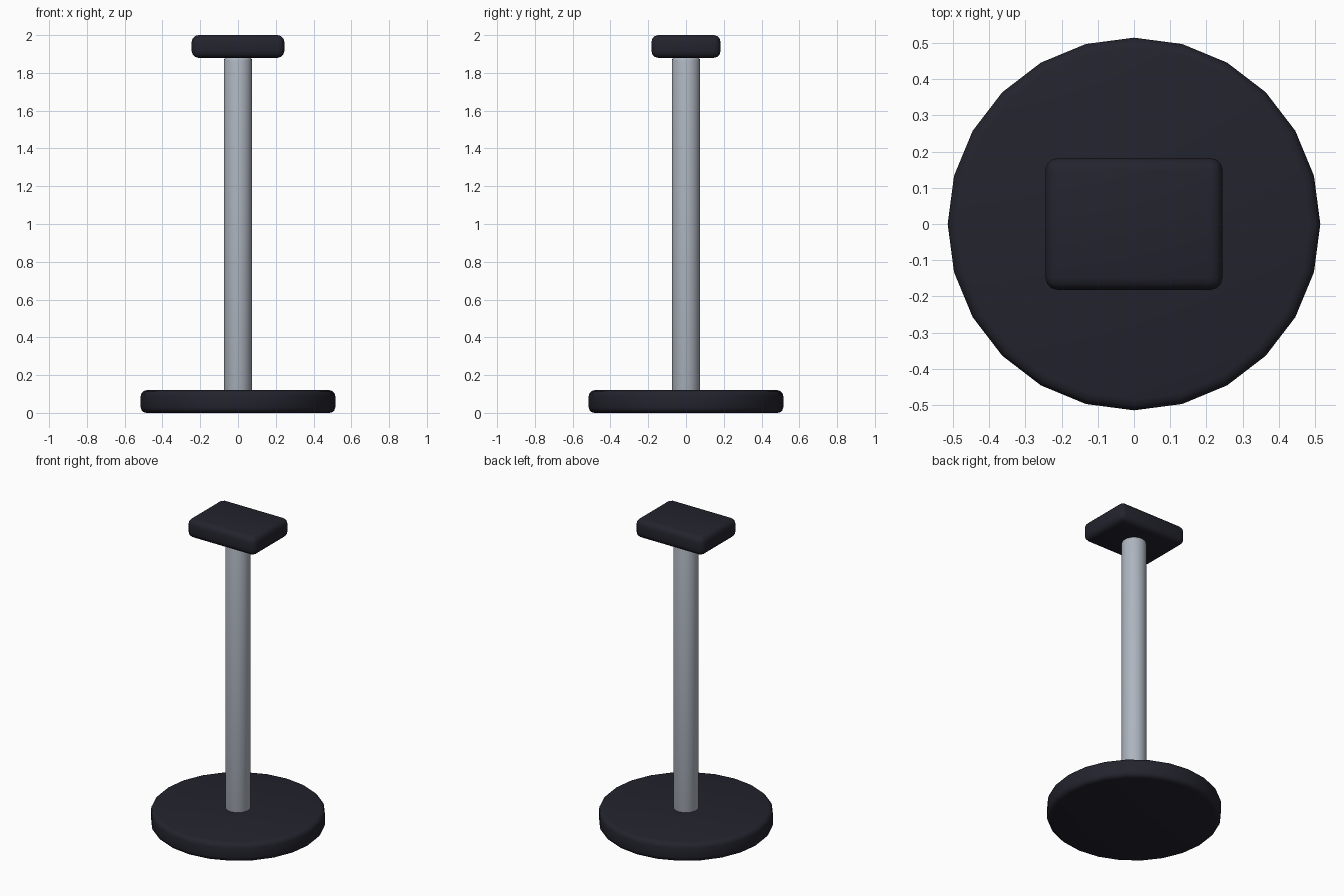
import bpy
import math

cube = bpy.data.objects.get("Cube")
if cube:
    bpy.data.objects.remove(cube, do_unlink=True)


def make_material(name, color, roughness):
    mat = bpy.data.materials.new(name)
    mat.use_nodes = True
    mat.diffuse_color = (*color, 1)
    bsdf = next(n for n in mat.node_tree.nodes if n.type == 'BSDF_PRINCIPLED')
    bsdf.inputs["Base Color"].default_value = (*color, 1)
    bsdf.inputs["Roughness"].default_value = roughness
    return mat


def finish(name, mat, bevel):
    """Name, colour, round the edges and smooth the active object."""
    obj = bpy.context.object
    obj.name = obj.data.name = name
    obj.data.materials.append(mat)
    mod = obj.modifiers.new("rounded_edges", 'BEVEL')
    mod.width = bevel
    mod.segments = 3
    mod.limit_method = 'ANGLE'
    mod.angle_limit = math.radians(40)
    bpy.ops.object.modifier_apply(modifier=mod.name)
    bpy.ops.object.shade_smooth_by_angle(angle=math.radians(40))


def cylinder(name, radius, bottom, top, mat, bevel):
    bpy.ops.mesh.primitive_cylinder_add(
        vertices=24, radius=radius, depth=top - bottom,
        location=(0, 0, (bottom + top) / 2))
    finish(name, mat, bevel)


dark = make_material("dark_navy", (0.017, 0.017, 0.027), 0.6)
metal = make_material("light_grey_metal", (0.42, 0.46, 0.52), 0.4)

# Round foot and upright pole
cylinder("base_disc", 0.515, 0, 0.12, dark, 0.03)
cylinder("pole", 0.075, 0.1, 1.885, metal, 0.02)

# Rectangular plate on top
bpy.ops.mesh.primitive_cube_add(size=1, location=(0, 0, 1.94))
bpy.context.object.scale = (0.49, 0.365, 0.12)
bpy.ops.object.transform_apply(location=False, rotation=False, scale=True)
finish("top_plate", dark, 0.035)
